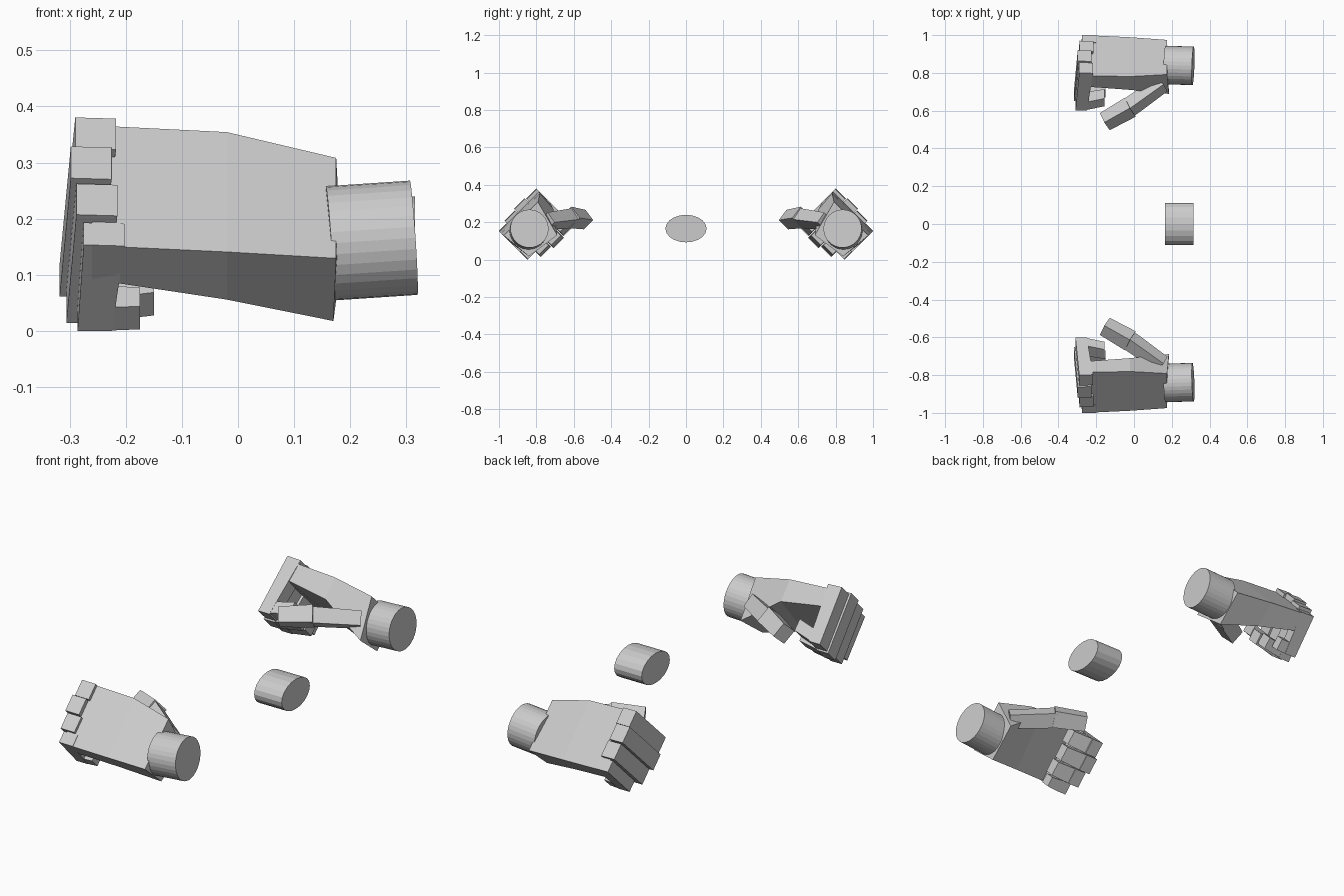
import bpy, bmesh
from math import sqrt
from mathutils import Vector, Matrix

if "Cube" in bpy.data.objects:
    bpy.data.objects.remove(bpy.data.objects["Cube"])


def world(p, side):
    # hand frame: x along the arm, u across the knuckles, n out of the back of the hand
    x, u, n = p
    return Vector((x, side * (1 - (u - n) / sqrt(2)), 0.152 + (u + n) / sqrt(2)))


def finish(name, bm):
    bmesh.ops.recalc_face_normals(bm, faces=bm.faces)
    me = bpy.data.meshes.new(name)
    bm.to_mesh(me)
    bm.free()
    ob = bpy.data.objects.new(name, me)
    bpy.context.collection.objects.link(ob)
    return ob


def loft(name, rings, side):
    # closed block through a series of cross-sections
    bm = bmesh.new()
    vs = [[bm.verts.new(world(p, side)) for p in r] for r in rings]
    for a, b in zip(vs, vs[1:]):
        for i in range(4):
            j = (i + 1) % 4
            bm.faces.new((a[i], a[j], b[j], b[i]))
    bm.faces.new(vs[0])
    bm.faces.new(vs[-1])
    return finish(name, bm)


def cylinder(name, a, b, r, seg, scale=(1, 1, 1)):
    a, b = Vector(a), Vector(b)
    d = b - a
    bm = bmesh.new()
    bmesh.ops.create_cone(bm, cap_ends=True, segments=seg, radius1=r, radius2=r, depth=d.length)
    m = (Matrix.Translation((a + b) / 2) @ Matrix.Diagonal((*scale, 1))
         @ d.to_track_quat('Z', 'Y').to_matrix().to_4x4())
    bmesh.ops.transform(bm, matrix=m, verts=bm.verts)
    return finish(name, bm)


def bar(name, a, b, ra, rb, side):
    # square bar between two points, sized in the plane across the thumb
    a, b = Vector(a), Vector(b)
    d = (b - a).normalized()
    n = Vector((0, 0, 1))
    n = (n - d * n.dot(d)).normalized()
    s = d.cross(n)
    rings = [[c + s * r * i + n * r * j for i, j in ((-1, -1), (1, -1), (1, 1), (-1, 1))]
             for c, r in ((a, ra), (b, rb))]
    return loft(name, rings, side)


# u from, u to, top n, bottom n, top x, bottom x, tip x, tip rise
FINGERS = {
    "index": (0.225, 0.303, 0.020, -0.263, -0.290, -0.310, -0.155, 0.030),
    "middle": (0.142, 0.222, 0.028, -0.270, -0.298, -0.318, -0.150, 0.020),
    "ring": (0.060, 0.138, 0.018, -0.255, -0.288, -0.306, -0.150, 0.015),
    "little": (0.000, 0.056, 0.002, -0.215, -0.275, -0.286, -0.175, 0.000),
}

for side, tag in ((-1, "front"), (1, "back")):
    # palm block
    loft(tag + "_palm", [
        [(-0.26, 0, 0), (-0.26, 0.303, 0), (-0.26, 0.300, -0.085), (-0.26, 0, -0.085)],
        [(-0.02, 0, -0.016), (-0.02, 0.298, -0.012), (-0.02, 0.29, -0.12), (-0.02, 0.01, -0.146)],
        [(0.175, 0.002, -0.034), (0.175, 0.258, -0.037), (0.185, 0.205, -0.235), (0.17, 0.018, -0.208)],
    ], side)

    # curled fingers: one block down from the knuckle, one turned back to the palm
    for name, (u0, u1, n0, n1, x0, x1, xt, rise) in FINGERS.items():
        w, t = 0.073, 0.058
        loft(f"{tag}_{name}_finger", [
            [(x0, u0, n0), (x0, u1, n0), (x0 + w, u1, n0 - 0.003), (x0 + w, u0, n0 - 0.003)],
            [(x1, u0, n1), (x1, u1, n1), (x1 + w - 0.012, u1, n1), (x1 + w - 0.012, u0, n1)],
        ], side)
        xs = x1 + 0.04
        loft(f"{tag}_{name}_fingertip", [
            [(xs, u0, n1), (xs, u1, n1), (xs, u1, n1 + t), (xs, u0, n1 + t)],
            [(xt, u0 + 0.004, n1 + rise), (xt, u1 - 0.004, n1 + rise),
             (xt, u1 - 0.004, n1 + rise + t), (xt, u0 + 0.004, n1 + rise + t)],
        ], side)

    # thumb in two segments
    bar(tag + "_thumb_base", (0.15, 0.220, -0.145), (-0.04, 0.328, -0.228), 0.034, 0.038, side)
    bar(tag + "_thumb_tip", (-0.02, 0.322, -0.218), (-0.155, 0.368, -0.280), 0.041, 0.037, side)

    # wrist stub
    cylinder(tag + "_wrist", (0.163, side * 0.842, 0.156), (0.313, side * 0.837, 0.166), 0.102, 32)

# oval stub between the hands
cylinder("centre_stub", (0.165, 0, 0.166), (0.315, 0, 0.166), 0.11, 20, (1, 1, 0.67))
